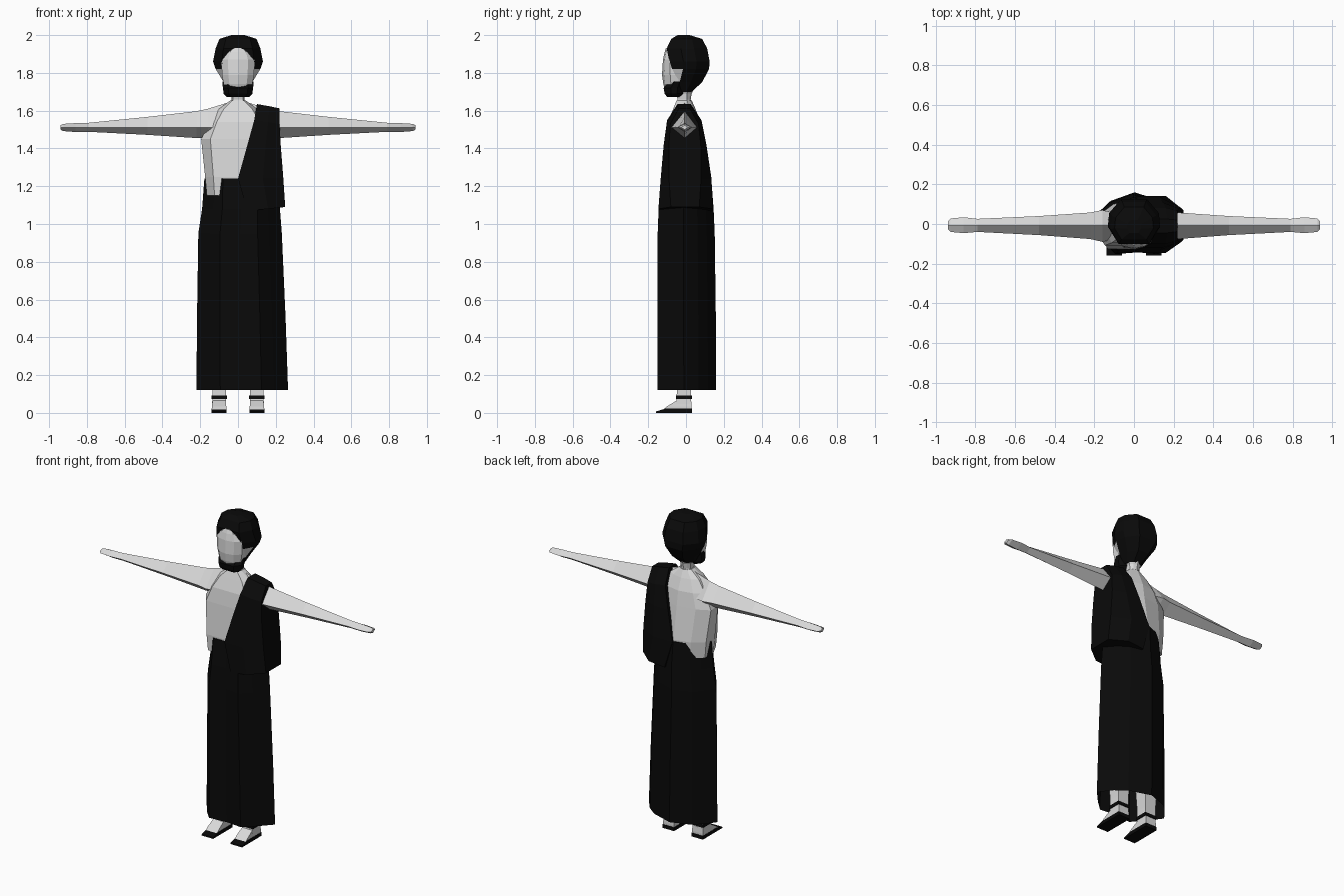
import bpy, bmesh

if "Cube" in bpy.data.objects:
    bpy.data.objects.remove(bpy.data.objects["Cube"])

def material(name, v):
    m = bpy.data.materials.new(name)
    m.diffuse_color = (v, v, v, 1)
    m.use_nodes = True
    m.node_tree.nodes["Principled BSDF"].inputs["Base Color"].default_value = m.diffuse_color
    return m

skin = material("pale_skin", 0.7)
black = material("black_cloth", 0.003)

def loft(name, rings, mats, cap_start=True, cap_end=True, rule=None):
    """Skin a list of equal-length closed rings of 3D points."""
    bm = bmesh.new()
    loops = [[bm.verts.new(p) for p in ring] for ring in rings]
    for a, b in zip(loops, loops[1:]):
        n = len(a)
        for i in range(n):
            j = (i + 1) % n
            bm.faces.new((a[i], a[j], b[j], b[i]))
    if cap_start:
        bm.faces.new(loops[0][::-1])
    if cap_end:
        bm.faces.new(loops[-1])
    bmesh.ops.recalc_face_normals(bm, faces=bm.faces)
    if rule:
        for f in bm.faces:
            f.material_index = rule(f.calc_center_median())
    me = bpy.data.meshes.new(name)
    bm.to_mesh(me)
    bm.free()
    for m in mats:
        me.materials.append(m)
    ob = bpy.data.objects.new(name, me)
    bpy.context.collection.objects.link(ob)
    return ob

def ring(shape, z, x0, x1, y0, y1):
    """Fit a unit outline between x0..x1 and y0..y1 at height z."""
    cx, rx, cy, ry = (x0 + x1) / 2, (x1 - x0) / 2, (y0 + y1) / 2, (y1 - y0) / 2
    return [(cx + u * rx, cy + v * ry, z) for u, v in shape]

def stack(name, shape, rows, mats, **kw):
    """Symmetric loft from rows of (z, half width, front y, back y)."""
    return loft(name, [ring(shape, z, -r, r, a, b) for z, r, a, b in rows], mats, **kw)

# Outlines seen from above
body_shape = [(-.75, -1), (0, -1), (.75, -1), (1, -.3), (1, .4), (.6, .8), (0, 1), (-.6, .8), (-1, .4), (-1, -.3)]
head_shape = [(-.65, -1), (.65, -1), (1, -.3), (.95, .35), (.5, 1), (-.5, 1), (-.95, .35), (-1, -.3)]
face_shape = [(0, -1), (.6, -.75), (1, 0), (1, 1), (-1, 1), (-1, 0), (-.6, -.75)]
robe_shape = [(-1, 0), (-.72, -.6), (-.48, -1), (0, -.94), (.42, -1), (.7, -.6), (1, -.1),
              (.75, .4), (.48, .72), (-.08, 1), (-.58, .72), (-.8, .4)]

# Bare torso and neck
stack("torso", body_shape, [
    (1.15, .165, -.12, .12), (1.25, .174, -.125, .125), (1.45, .195, -.108, .092),
    (1.54, .15, -.095, .078), (1.61, .1, -.068, .05), (1.655, .04, -.05, .03)], [skin])
stack("neck", body_shape, [
    (1.62, .04, -.055, .03), (1.66, .034, -.045, .025), (1.69, .037, -.05, .03),
    (1.75, .07, -.09, .06)], [skin])

# Wrapped skirt, open at the hem
loft("skirt", [ring(robe_shape, *r) for r in [
    (.12, -.22, .265, -.152, .16), (.5, -.217, .252, -.152, .158), (.95, -.21, .232, -.15, .152),
    (1.08, -.19, .222, -.145, .146), (1.24, -.178, .2, -.132, .134)]], [black], cap_start=False)

# Sash over one shoulder: (inner x, outer x, inner z, outer z, front y, back y, outer front y, outer back y)
sash = []
for xi, xo, zi, zo, f, b, of, ob in [
        (.05, .25, 1.07, 1.09, -.146, .142, -.08, .07),
        (0, .24, 1.24, 1.24, -.134, .135, -.09, .08),
        (.05, .226, 1.42, 1.42, -.118, .108, -.09, .078),
        (.086, .22, 1.55, 1.53, -.1, .082, -.083, .066),
        (.1, .22, 1.635, 1.612, -.045, .025, -.038, .02)]:
    xm, zm = xi * .45 + xo * .55, (zi + zo) / 2
    sash.append([(xi, f, zi), (xm, f, zm), (xo, of, zo), (xo, ob, zo), (xm, b, zm), (xi, b, zi)])
loft("shoulder_sash", sash, [black])

# Arms with a diamond section: (x, top z, bottom z, front y, back y)
arm_rows = [(.03, 1.65, 1.5, -.06, .04), (.16, 1.61, 1.455, -.09, .07), (.22, 1.597, 1.455, -.076, .058),
            (.48, 1.567, 1.472, -.056, .04), (.79, 1.536, 1.488, -.04, .026), (.86, 1.534, 1.487, -.046, .034),
            (.925, 1.53, 1.492, -.04, .028), (.94, 1.522, 1.5, -.025, .012)]
for side, label in ((-1, "right"), (1, "left")):
    loft(label + "_arm", [[(side * x, -.007, t), (side * x, f, 1.512), (side * x, -.007, b), (side * x, k, 1.512)]
                          for x, t, b, f, k in arm_rows], [skin])

# Hair, with a bare ear patch on each side
stack("hair", head_shape, [
    (1.70, .05, -.06, .03), (1.75, .075, -.098, .085), (1.82, .118, -.09, .122), (1.86, .132, -.088, .125),
    (1.93, .118, -.102, .112), (1.98, .098, -.078, .085), (2.0, .035, -.045, .02)], [black, skin],
    rule=lambda c: 1 if 1.75 < c.z < 1.82 and c.y < -.02 else 0)

# Face plate and beard
stack("face", face_shape, [
    (1.70, .05, -.108, -.04), (1.74, .076, -.12, -.04), (1.79, .085, -.127, -.04),
    (1.87, .088, -.122, -.05), (1.91, .07, -.113, -.05), (1.933, .04, -.106, -.05)], [skin])
stack("beard", head_shape, [
    (1.672, .06, -.1, -.035), (1.69, .076, -.113, -.015), (1.72, .08, -.119, -.01),
    (1.755, .083, -.085, -.01)], [black])

# Legs, sandals and ankle straps
box = [(-1, -1), (1, -1), (1, 1), (-1, 1)]
for side, label in ((-1, "right"), (1, "left")):
    c = side * .1
    loft(label + "_leg", [ring(box, z, c - w, c + w, f, b) for z, w, f, b in [
        (.02, .038, -.06, .028), (.07, .036, -.05, .026), (.13, .036, -.048, .026), (.4, .05, -.06, .04)]], [skin])
    loft(label + "_foot", [ring(box, z, c - w, c + w, f, b) for z, w, f, b in [
        (.015, .038, -.125, .03), (.035, .038, -.1, .03), (.068, .035, -.045, .027)]], [skin])
    loft(label + "_sole", [ring(box, z, c - .04, c + .04, f, .033) for z, f in [
        (0, -.16), (.008, -.158), (.022, -.11)]], [black])
    loft(label + "_strap", [ring(box, z, c - .041, c + .041, -.054, .031) for z in (.073, .092)], [black])
